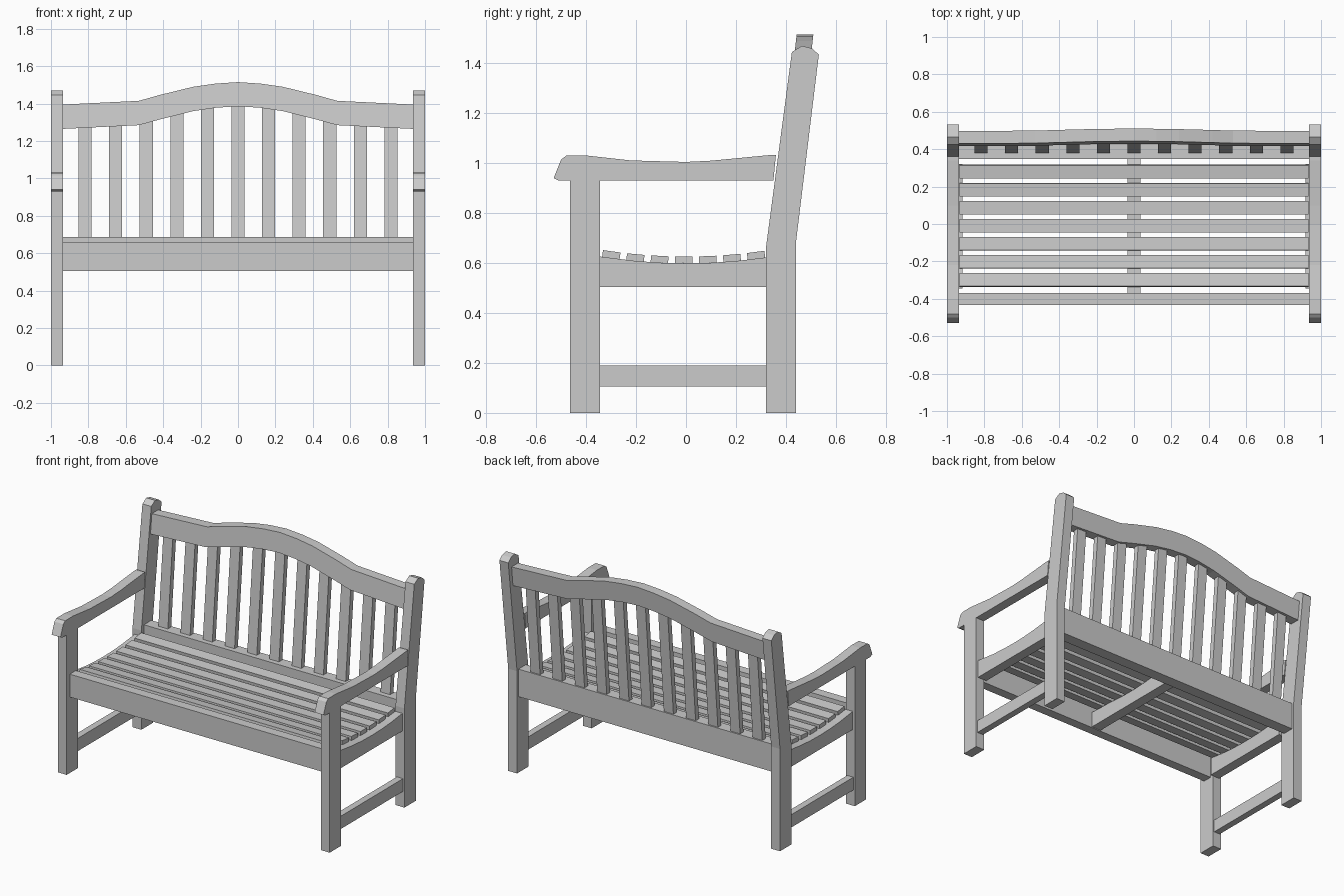
import bpy, bmesh

if "Cube" in bpy.data.objects:
    bpy.data.objects.remove(bpy.data.objects["Cube"])


def make_object(name, verts, faces):
    mesh = bpy.data.meshes.new(name)
    mesh.from_pydata(verts, [], faces)
    bm = bmesh.new()
    bm.from_mesh(mesh)
    bmesh.ops.recalc_face_normals(bm, faces=bm.faces)
    bm.to_mesh(mesh)
    bm.free()
    obj = bpy.data.objects.new(name, mesh)
    bpy.context.collection.objects.link(obj)
    return obj


def side_part(name, profile, x0, x1):
    """Extrude a (y, z) profile along x."""
    n = len(profile)
    verts = [(x, y, z) for x in (x0, x1) for y, z in profile]
    faces = [tuple(range(n)), tuple(range(n, 2 * n))]
    faces += [(i, (i + 1) % n, n + (i + 1) % n, n + i) for i in range(n)]
    return make_object(name, verts, faces)


def box(name, x0, x1, y0, y1, z0, z1):
    return side_part(name, [(y0, z0), (y1, z0), (y1, z1), (y0, z1)], x0, x1)


def pair(name, profile, x0, x1):
    """Same part on the left and right end of the bench."""
    side_part("right_" + name, profile, x0, x1)
    side_part("left_" + name, profile, -x1, -x0)


def rect(y0, y1, z0, z1):
    return [(y0, z0), (y1, z0), (y1, z1), (y0, z1)]


def seat_z(y):
    """Dished underside of the seat slats."""
    return 0.599 + 0.022 * (y / 0.31) ** 2


# Front legs, raked back posts and low stretchers
pair("front_leg", rect(-0.465, -0.345, 0, 0.935), 0.935, 1.0)
pair("back_post", [(0.32, 0), (0.44, 0), (0.44, 0.68), (0.532, 1.435), (0.504, 1.46),
                   (0.464, 1.47), (0.424, 1.445), (0.32, 0.66)], 0.935, 1.0)
pair("stretcher", rect(-0.35, 0.325, 0.105, 0.19), 0.945, 0.99)

# Armrests with a scooped top and rounded nose
pair("armrest", [(-0.51, 0.93), (0.35, 0.93), (0.36, 1.033), (0.34, 1.033), (0.1, 1.01),
                 (0.0, 1.005), (-0.22, 1.011), (-0.4, 1.031), (-0.48, 1.03),
                 (-0.5, 1.015), (-0.53, 0.94)], 0.935, 1.0)

# Curved seat bearers at the ends and in the middle
ys = [0.32, 0.2, 0.1, 0.0, -0.1, -0.2, -0.345]
bearer = [(-0.345, 0.505), (0.32, 0.505)] + [(y, seat_z(y)) for y in ys]
pair("seat_bearer", bearer, 0.917, 0.985)
centre = [(-0.375, 0.51), (0.35, 0.51), (0.35, 0.615)] + [(y, seat_z(y)) for y in ys[:-1]] + [(-0.375, 0.615)]
side_part("centre_bearer", centre, -0.035, 0.035)

# Front and back rails
box("front_rail", -0.937, 0.937, -0.432, -0.368, 0.505, 0.657)
box("back_rail", -0.937, 0.937, 0.347, 0.425, 0.505, 0.688)

# Seat slats following the dished curve
for i in range(7):
    y = -0.301 + i * 0.0972
    a, b = y - 0.035, y + 0.035
    za, zb = seat_z(a), seat_z(b)
    tilt = (zb - za) / (b - a) * 0.027
    side_part(f"seat_slat_{i + 1}", [(a, za), (b, zb), (b - tilt, zb + 0.027), (a - tilt, za + 0.027)],
              -0.932, 0.932)

# Arched top rail, leaning back
half = [(0.937, 1.265, 1.395), (0.53, 1.285, 1.415), (0.42, 1.315, 1.446), (0.24, 1.36, 1.49),
        (0.12, 1.378, 1.507)]
arch = [(-x, lo, hi) for x, lo, hi in half] + [(0, 1.386, 1.515)] + half[::-1]
verts = []
for x, lo, hi in arch:
    for z, d in ((lo, 0), (lo, 0.067), (hi, 0.067), (hi, 0)):
        verts.append((x, 0.416 + (z - 1.265) * 0.108 + d, z))
faces = [(0, 1, 2, 3), tuple(range(len(verts) - 4, len(verts)))]
for s in range(len(arch) - 1):
    for k in range(4):
        a, b = s * 4 + k, s * 4 + (k + 1) % 4
        faces.append((a, b, b + 4, a + 4))
make_object("top_rail", verts, faces)


# Upright back slats running up into the arch
def arch_bottom(x):
    for (xa, la, _), (xb, lb, _) in zip(arch, arch[1:]):
        if xa <= x <= xb:
            return la + (lb - la) * (x - xa) / (xb - xa)


for i in range(11):
    x = (i - 5) * 0.1635
    z = arch_bottom(x) + 0.015
    y = 0.38 + (z - 0.68) * 0.088
    side_part(f"back_slat_{i + 1}", [(0.38, 0.68), (0.415, 0.68), (y + 0.035, z), (y, z)],
              x - 0.035, x + 0.035)
